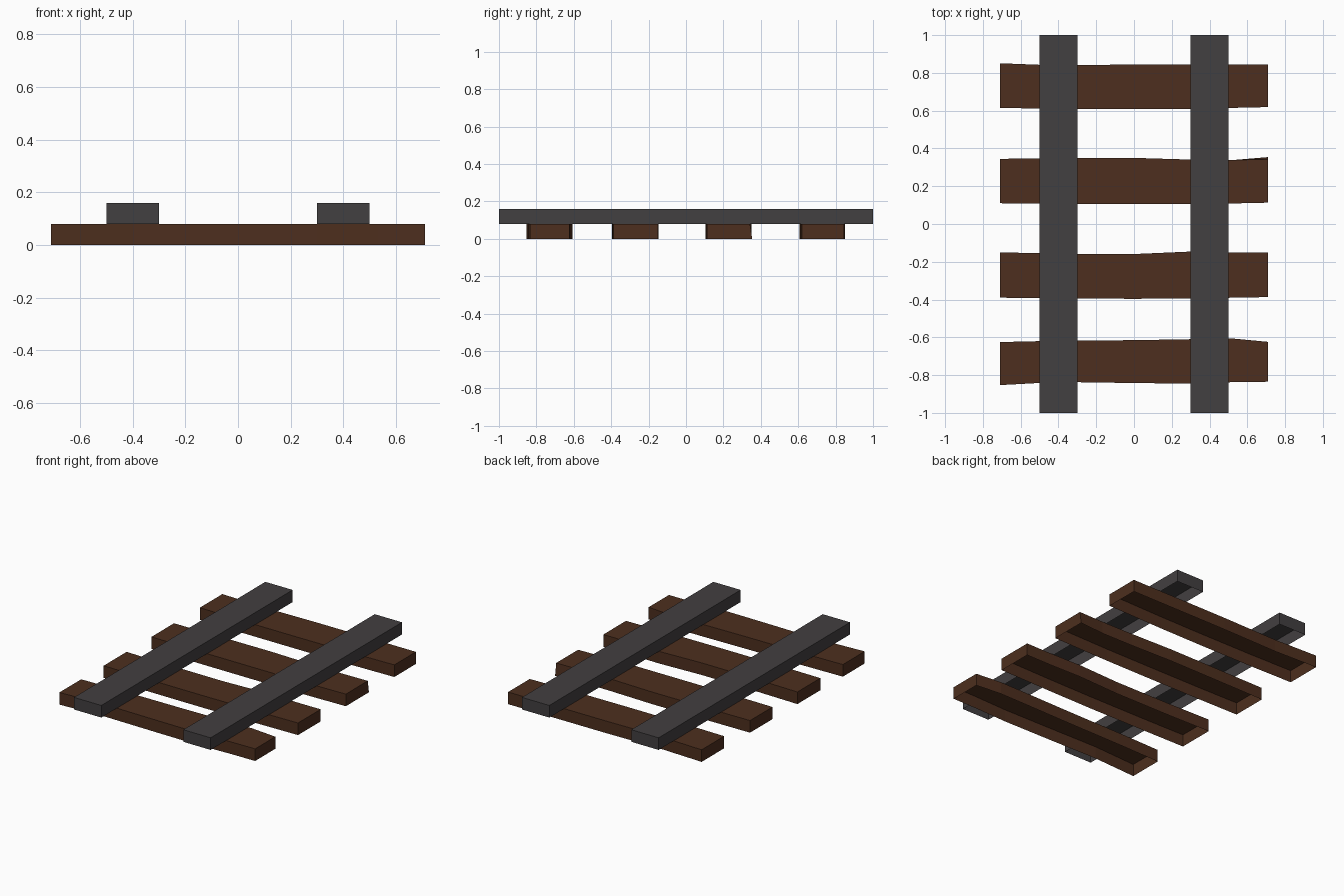
import bpy
import bmesh

if "Cube" in bpy.data.objects:
    bpy.data.objects.remove(bpy.data.objects["Cube"])


def material(name, color):
    mat = bpy.data.materials.new(name)
    mat.diffuse_color = color
    mat.use_nodes = True
    mat.node_tree.nodes["Principled BSDF"].inputs["Base Color"].default_value = mat.diffuse_color
    return mat


WOOD = material("dark_wood", (0.075, 0.028, 0.013, 1))
STEEL = material("dark_steel", (0.055, 0.05, 0.052, 1))


def open_beam(name, sections, mat):
    """Flat-sided shell, open underneath; each section is a 4-point arch:
    lower front, upper front, upper back, lower back."""
    bm = bmesh.new()
    rings = [[bm.verts.new(p) for p in s] for s in sections]
    for a, b in zip(rings, rings[1:]):
        for i in range(3):
            bm.faces.new((a[i], b[i], b[i + 1], a[i + 1]))
    bm.faces.new(rings[0])
    bm.faces.new(rings[-1][::-1])
    mesh = bpy.data.meshes.new(name)
    bm.normal_update()
    # make sure the top faces point upward
    if sum(f.normal.z * f.calc_area() for f in bm.faces) < 0:
        bmesh.ops.reverse_faces(bm, faces=bm.faces[:])
    bm.to_mesh(mesh)
    bm.free()
    mesh.materials.append(mat)
    obj = bpy.data.objects.new(name, mesh)
    bpy.context.collection.objects.link(obj)
    return obj


# Steel rails
Z_TIE, Z_RAIL = 0.08, 0.16
for side, x in (("left", -0.4), ("right", 0.4)):
    open_beam(side + "_rail",
              [[(x - 0.1, y, Z_TIE), (x - 0.1, y, Z_RAIL),
                (x + 0.1, y, Z_RAIL), (x + 0.1, y, Z_TIE)] for y in (-1, 1)],
              STEEL)

# Rough-hewn wooden ties: front and back edge positions at each station
STATIONS = (-0.71, -0.4, 0.0, 0.3, 0.53, 0.71)
TIES = [
    ((-0.853, -0.836, -0.842, -0.845, -0.837, -0.835),
     (-0.625, -0.618, -0.615, -0.610, -0.607, -0.624)),
    ((-0.390, -0.394, -0.396, -0.394, -0.390, -0.387),
     (-0.150, -0.157, -0.159, -0.146, -0.151, -0.150)),
    ((0.110, 0.106, 0.105, 0.105, 0.109, 0.113),
     (0.345, 0.348, 0.350, 0.341, 0.339, 0.342)),
    ((0.615, 0.609, 0.608, 0.610, 0.615, 0.619),
     (0.851, 0.839, 0.845, 0.845, 0.845, 0.845)),
]
for n, (front, back) in enumerate(TIES):
    sections = []
    for k, (x, f, b) in enumerate(zip(STATIONS, front, back)):
        # third tie's lower back corner flares slightly at its right end
        flare = 0.012 if n == 2 and k == 5 else 0.0
        sections.append([(x, f, 0), (x, f, Z_TIE),
                         (x, b, Z_TIE), (x, b + flare, 0)])
    open_beam(f"wooden_tie_{n + 1}", sections, WOOD)
